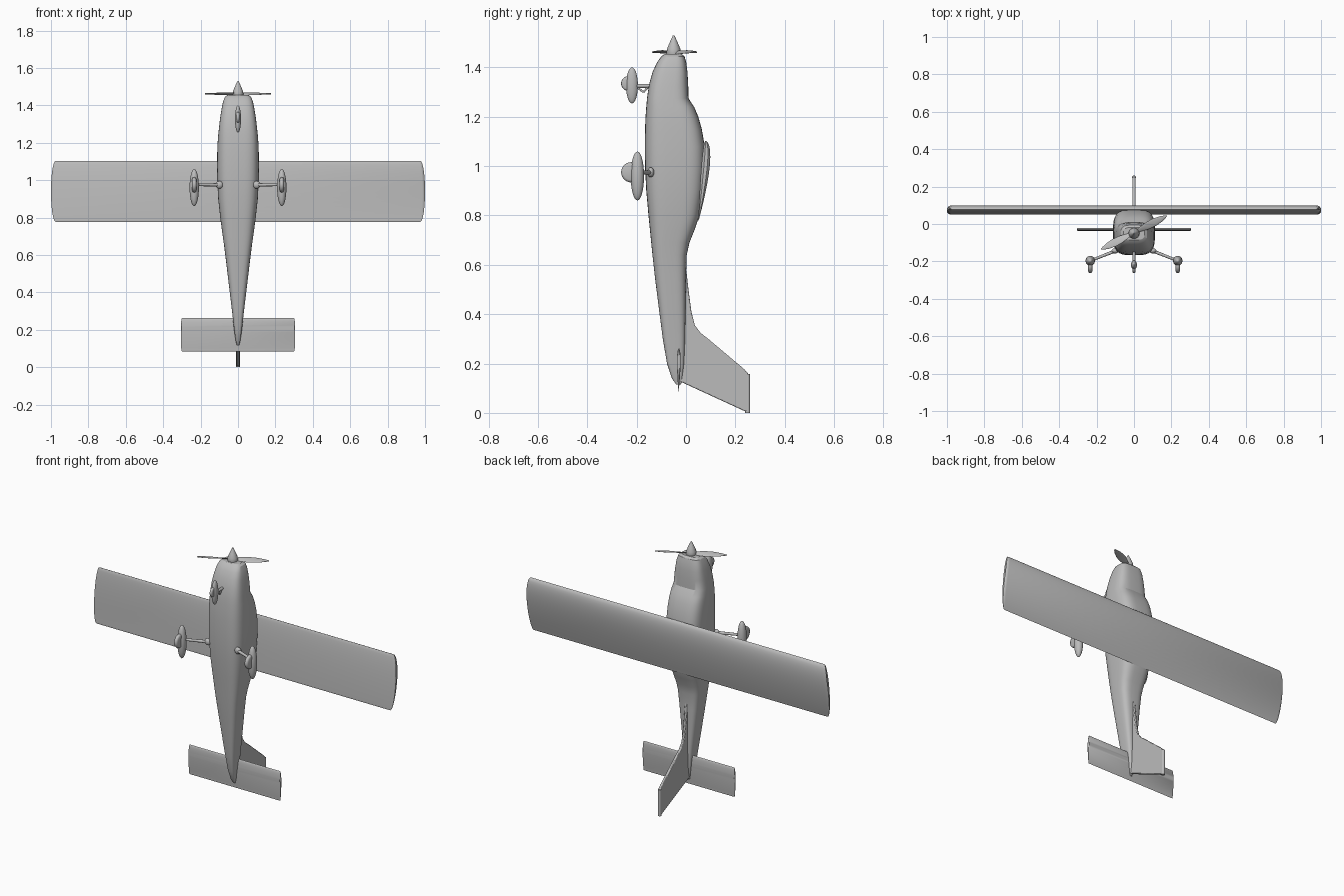
import bpy, bmesh, math
from math import sin, cos, pi, radians
from mathutils import Vector, Matrix

cube = bpy.data.objects.get("Cube")
if cube:
    bpy.data.objects.remove(cube, do_unlink=True)

paint = bpy.data.materials.new("plain_grey")
paint.use_nodes = True
paint.diffuse_color = (0.5, 0.5, 0.5, 1)
paint.node_tree.nodes["Principled BSDF"].inputs["Base Color"].default_value = (0.5, 0.5, 0.5, 1)


def finish(name, bm, angle=35):
    bmesh.ops.recalc_face_normals(bm, faces=bm.faces[:])
    mesh = bpy.data.meshes.new(name)
    bm.to_mesh(mesh)
    bm.free()
    mesh.materials.append(paint)
    mesh.shade_smooth()
    mesh.set_sharp_from_angle(angle=radians(angle))
    obj = bpy.data.objects.new(name, mesh)
    bpy.context.collection.objects.link(obj)
    return obj


def loft(name, rings, angle=35):
    """Skin a list of equal closed rings and cap both ends."""
    bm = bmesh.new()
    loops = [[bm.verts.new(p) for p in ring] for ring in rings]
    n = len(loops[0])
    for a, b in zip(loops, loops[1:]):
        for i in range(n):
            j = (i + 1) % n
            bm.faces.new((a[i], a[j], b[j], b[i]))
    bm.faces.new(loops[0])
    bm.faces.new(loops[-1])
    return finish(name, bm, angle)


def ellipsoid(name, centre, radii):
    bm = bmesh.new()
    bmesh.ops.create_uvsphere(bm, u_segments=24, v_segments=16, radius=1,
                              matrix=Matrix.Translation(centre) @ Matrix.Diagonal((*radii, 1)))
    return finish(name, bm, 60)


def rod(name, start, end, r1, r2=None, segments=16):
    start, end = Vector(start), Vector(end)
    axis = end - start
    turn = axis.to_track_quat('Z', 'Y').to_matrix().to_4x4()
    bm = bmesh.new()
    bmesh.ops.create_cone(bm, cap_ends=True, segments=segments, radius1=r1,
                          radius2=r1 if r2 is None else r2, depth=axis.length,
                          matrix=Matrix.Translation((start + end) / 2) @ turn)
    return finish(name, bm)


def power(v, e):
    return math.copysign(abs(v) ** e, v)


# Fuselage: height, half width, belly, back
stations = [
    (.115, .006, -.04, -.02), (.14, .012, -.057, -.015), (.2, .021, -.077, -.008),
    (.3, .032, -.094, -.004), (.4, .044, -.107, -.002), (.55, .062, -.126, 0),
    (.64, .073, -.136, .003), (.69, .08, -.141, .014), (.74, .087, -.146, .034),
    (.8, .095, -.152, .055), (.9, .106, -.161, .07), (1.0, .111, -.166, .077),
    (1.08, .112, -.167, .076), (1.15, .111, -.166, .064), (1.2, .109, -.164, .05),
    (1.24, .106, -.161, .033), (1.275, .102, -.158, .01), (1.33, .096, -.15, .009),
    (1.38, .088, -.136, .006), (1.42, .08, -.118, .001), (1.445, .07, -.1, -.006),
    (1.455, .056, -.085, -.018)]
rings = []
for z, w, lo, hi in stations:
    mid, half = (lo + hi) / 2, (hi - lo) / 2
    rings.append([(w * power(cos(t), .58), mid + half * power(sin(t), .58), z)
                  for t in (2 * pi * i / 48 for i in range(48))])
loft("fuselage", rings, 30)


def aerofoil(x, z0, z1, y0, y1, thick, upper, bulge, scale):
    """Closed section between trailing edge z0 and leading edge z1."""
    ring = []
    for i in range(40):
        t = 2 * pi * i / 40
        s = (1 + cos(t)) / 2
        c = 1 - s
        th = 10 * thick * (.2969 * c ** .5 - .126 * c - .3516 * c**2 + .2843 * c**3 - .1015 * c**4)
        th = max(th, .002)
        centre = y0 + (y1 - y0) * s + (upper - .5) * th
        y = centre + (.5 if sin(t) >= 0 else -.5) * th * scale * min(1, abs(sin(t)) * 5)
        ring.append((x + math.copysign(bulge * abs(sin(t)), x), y, z0 + (z1 - z0) * s))
    return ring


def surface(name, span, tip, bulge, *shape):
    cuts = [(span - tip - bulge, 1), (span - tip * .4 - bulge, .8), (span - bulge, .4)]
    sections = [(-x, k) for x, k in reversed(cuts)] + cuts
    return loft(name, [aerofoil(x, *shape, bulge, k) for x, k in sections], 30)


surface("wing", 1.0, .014, .025, .777, 1.103, .05, .078, .034, .8)
surface("tailplane", .306, .004, .006, .085, .262, -.03, -.029, .015, .5)

# Fin with swept leading edge and a rounded tip rail
outline = [(-.03, .58), (.001, .58), (.01, .5), (.022, .41), (.036, .355), (.058, .325),
           (.09, .3), (.235, .178), (.252, .16), (.252, .006), (.24, .006), (-.03, .13)]
bm = bmesh.new()
sides = [[bm.verts.new((x, y, z)) for y, z in outline] for x in (-.008, .008)]
for side in sides:
    bm.faces.new(side)
for i in range(len(outline)):
    j = (i + 1) % len(outline)
    bm.faces.new((sides[0][i], sides[0][j], sides[1][j], sides[1][i]))
fin = finish("fin", bm)
bevel = fin.modifiers.new("soft_edges", 'BEVEL')
bevel.width = .004
bevel.segments = 2
rod("fin_tip", (0, .25, 0), (0, .25, .157), .01)

# Spinner
profile = [(1.445, .026), (1.46, .029), (1.475, .027), (1.495, .019), (1.515, .01), (1.53, .003)]
loft("spinner", [[(r * cos(t), -.05 + r * sin(t), z)
                  for t in (2 * pi * i / 24 for i in range(24))] for z, r in profile], 50)

# Two twisted propeller blades
for number in range(2):
    turn = Matrix.Translation((0, -.046, 1.462)) @ Matrix.Rotation(radians(27) + pi * number, 4, 'Z')
    rings = []
    for r, half, twist in [(.01, .009, 40), (.04, .014, 30), (.08, .021, 20),
                           (.12, .022, 14), (.16, .016, 10), (.185, .008, 8), (.197, .002, 8)]:
        pitch = Matrix.Rotation(radians(twist), 4, 'X')
        rings.append([turn @ pitch @ Vector((r, half * cos(t), .003 * sin(t)))
                      for t in (2 * pi * i / 16 for i in range(16))])
    loft(f"propeller_blade_{number + 1}", rings, 60)


def wheel(name, x, y, z, radius, half):
    rings = []
    for side, scale in [(-1, .75), (-.7, .94), (0, 1), (.7, .94), (1, .75)]:
        rings.append([(x + side * half, y + radius * scale * cos(t), z + radius * scale * sin(t))
                      for t in (2 * pi * i / 28 for i in range(28))])
    loft(name, rings, 50)


# Main landing gear
for side, label in ((1, "left"), (-1, "right")):
    rod(f"{label}_strut", (side * .085, -.138, .975), (side * .235, -.197, .975), .009, .007)
    ellipsoid(f"{label}_strut_root", (side * .1, -.143, .975), (.02, .014, .02))
    ellipsoid(f"{label}_wheel_fairing", (side * .234, -.197, .96), (.025, .027, .099))
    wheel(f"{label}_wheel", side * .234, -.222, .975, .041, .011)

# Nose gear
rod("nose_strut", (0, -.13, 1.325), (0, -.21, 1.325), .008)
rod("nose_link_upper", (0, -.15, 1.325), (0, -.172, 1.3), .004)
rod("nose_link_lower", (0, -.172, 1.3), (0, -.2, 1.32), .004)
ellipsoid("nose_wheel_fairing", (0, -.219, 1.327), (.016, .024, .073))
wheel("nose_wheel", 0, -.233, 1.335, .03, .008)
